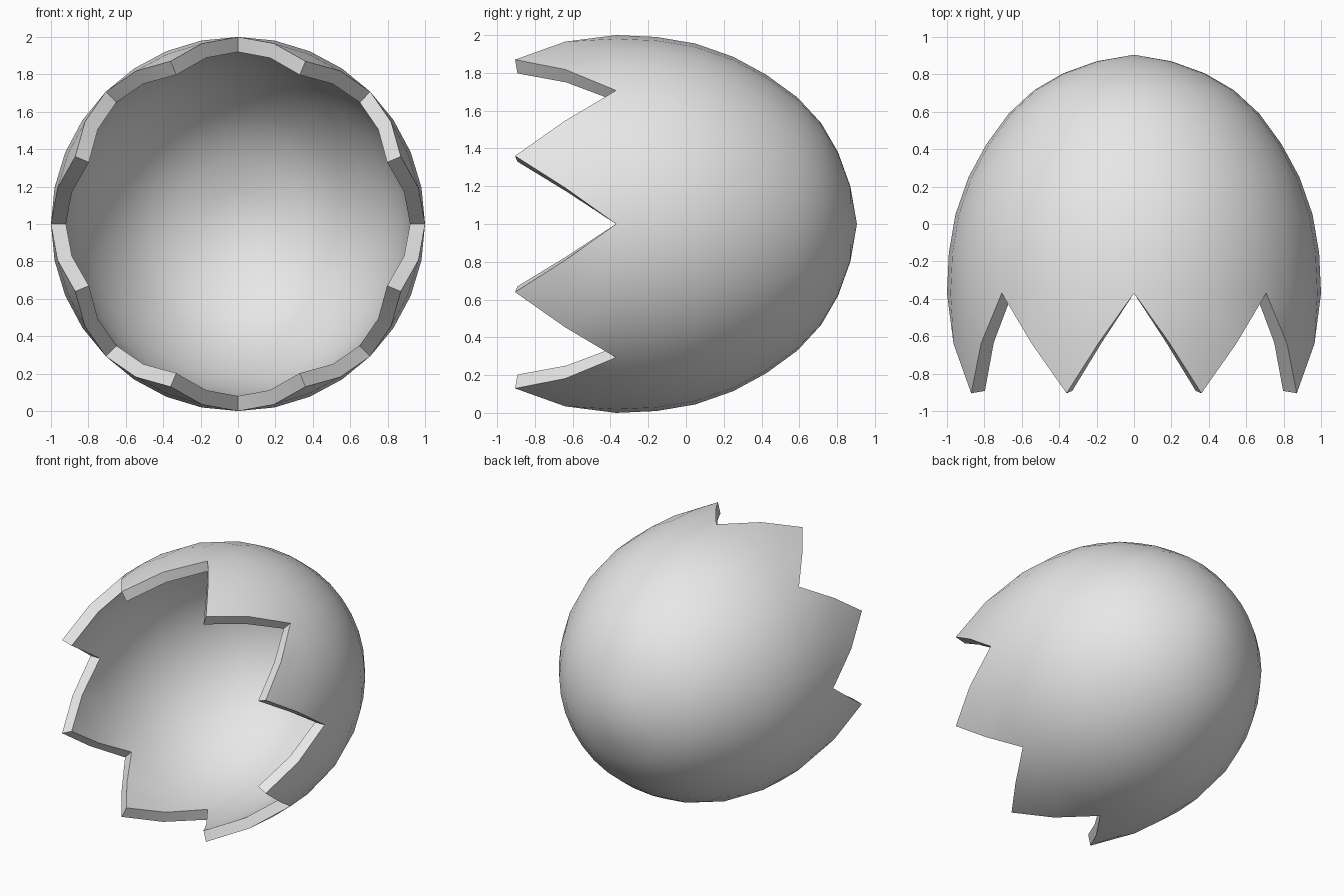
import bpy, bmesh, math

cube = bpy.data.objects.get("Cube")
if cube:
    bpy.data.objects.remove(cube, do_unlink=True)

SEGMENTS = 32          # four columns per tooth, eight teeth
THICKNESS = 0.08

# Egg profile from the rounded back to the tooth tips: (y, radius)
PROFILE = [(0.87, 0.2), (0.805, 0.38), (0.715, 0.535), (0.59, 0.67),
           (0.425, 0.79), (0.25, 0.885), (0.05, 0.955), (-0.155, 0.99),
           (-0.37, 1.0), (-0.64, 0.984), (-0.905, 0.942)]
NOTCH_ROW = len(PROFILE) - 3


def last_row(col):
    """Row where a column ends: notch, tooth side, tooth tip, tooth side."""
    return NOTCH_ROW + (0, 1, 2, 1)[col % 4]


# Outer surface: revolved rings, with triangles along the jagged edge
bm = bmesh.new()
pole = bm.verts.new((0, 0.905, 1))
columns = []
for c in range(SEGMENTS):
    a = math.tau * c / SEGMENTS
    columns.append([bm.verts.new((r * math.sin(a), y, 1 + r * math.cos(a)))
                    for y, r in PROFILE[:last_row(c) + 1]])

for c in range(SEGMENTS):
    left, right = columns[c], columns[(c + 1) % SEGMENTS]
    bm.faces.new((pole, left[0], right[0]))
    shared = min(len(left), len(right))
    for i in range(shared - 1):
        bm.faces.new((left[i], left[i + 1], right[i + 1], right[i]))
    longer = left if len(left) > len(right) else right
    bm.faces.new((left[shared - 1], longer[shared], right[shared - 1]))

bmesh.ops.recalc_face_normals(bm, faces=bm.faces)
bm.normal_update()
if pole.link_faces[0].normal.y < 0:
    bmesh.ops.reverse_faces(bm, faces=bm.faces)

mesh = bpy.data.meshes.new("cracked_egg_shell")
bm.to_mesh(mesh)
bm.free()
shell = bpy.data.objects.new("cracked_egg_shell", mesh)
bpy.context.collection.objects.link(shell)

# Plain shell colour
mat = bpy.data.materials.new("shell_grey")
mat.use_nodes = True
colour = (0.8, 0.8, 0.8, 1)
mat.diffuse_color = colour
mat.node_tree.nodes["Principled BSDF"].inputs["Base Color"].default_value = colour
mesh.materials.append(mat)

# Inward wall thickness, then smooth shading with a sharp broken rim
bpy.ops.object.select_all(action='DESELECT')
shell.select_set(True)
bpy.context.view_layer.objects.active = shell
wall = shell.modifiers.new("wall", 'SOLIDIFY')
wall.thickness = THICKNESS
wall.offset = -1
bpy.ops.object.modifier_apply(modifier=wall.name)
bpy.ops.object.shade_smooth_by_angle(angle=math.radians(35))
